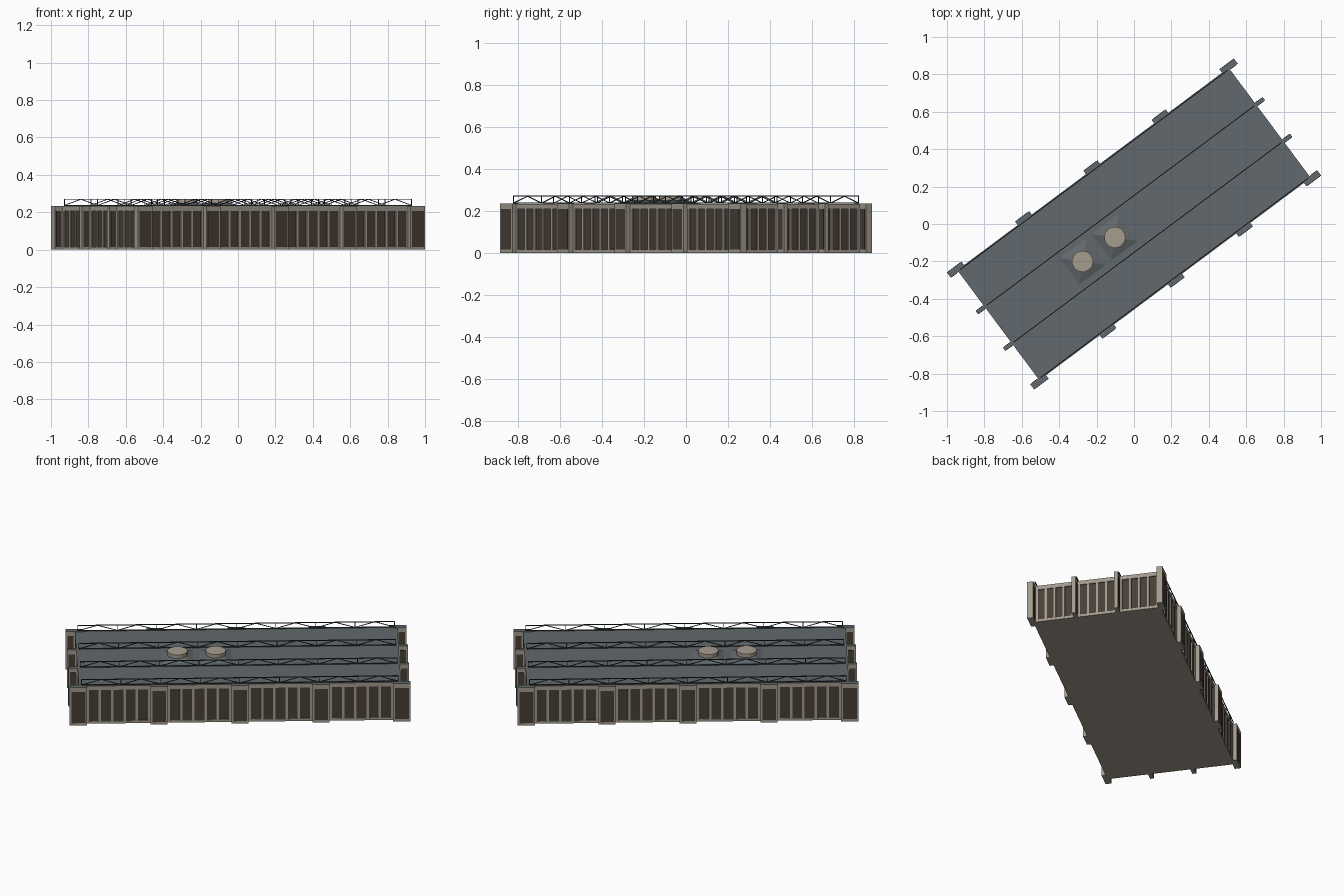
import bpy, bmesh, math
from mathutils import Matrix, Vector

cube = bpy.data.objects.get("Cube")
if cube:
    bpy.data.objects.remove(cube, do_unlink=True)

TURN = Matrix.Rotation(math.radians(36.7), 4, 'Z')   # hall stands at an angle
LENGTH, WIDTH, TOP = 0.905, 0.367, 0.235             # half length, half width, height


def material(name, rgb):
    m = bpy.data.materials.new(name)
    m.use_nodes = True
    m.diffuse_color = (*rgb, 1)
    m.node_tree.nodes["Principled BSDF"].inputs["Base Color"].default_value = (*rgb, 1)
    return m


concrete = material("warm concrete", (0.36, 0.325, 0.265))
roofing = material("slate grey roofing", (0.12, 0.138, 0.15))
glass = material("dark brown glass", (0.065, 0.048, 0.037))
steel = material("dark steel", (0.03, 0.038, 0.042))
vent_tan = material("tan vent", (0.39, 0.335, 0.27))


def box(bm, x0, x1, y0, y1, z0, z1):
    size = Matrix.Diagonal((x1 - x0, y1 - y0, z1 - z0, 1))
    mid = Matrix.Translation(((x0 + x1) / 2, (y0 + y1) / 2, (z0 + z1) / 2))
    bmesh.ops.create_cube(bm, size=1, matrix=mid @ size)


def bar(bm, a, b, t=0.0045):
    a, b = Vector(a), Vector(b)
    d = b - a
    turn = d.to_track_quat('Z', 'Y').to_matrix().to_4x4()
    bmesh.ops.create_cube(bm, size=1, matrix=Matrix.Translation((a + b) / 2) @ turn
                          @ Matrix.Diagonal((t, t, d.length, 1)))


def finish(name, bm, mats, rule=None):
    bm.normal_update()
    if rule:
        for f in bm.faces:
            f.material_index = rule(f)
    bm.transform(TURN)
    mesh = bpy.data.meshes.new(name)
    bm.to_mesh(mesh)
    bm.free()
    for m in mats:
        mesh.materials.append(m)
    obj = bpy.data.objects.new(name, mesh)
    bpy.context.collection.objects.link(obj)
    return obj


def upward(f):
    return 1 if f.normal.z > 0.9 else 0


# Glazed core
bm = bmesh.new()
box(bm, -LENGTH + 0.006, LENGTH - 0.006, -WIDTH + 0.006, WIDTH - 0.006, 0.004, 0.225)
finish("glazed_walls", bm, [glass])

# Floor slab and roof slab
bm = bmesh.new()
box(bm, -LENGTH, LENGTH, -WIDTH, WIDTH, 0, 0.015)
finish("floor_slab", bm, [concrete])
bm = bmesh.new()
box(bm, -LENGTH, LENGTH, -WIDTH, WIDTH, 0.208, TOP - 0.002)
finish("roof_slab", bm, [concrete, roofing], upward)

# Mullions: bays along the sides and the ends
SIDE_PIERS = (-0.455, 0, 0.455)
END_FINS = (-0.365, -0.122, 0.122, 0.365)


def mullions(start, end, panes):
    step = (end - start) / panes
    return [start + i * step for i in range(panes + 1)]


bm = bmesh.new()
edges = (-0.91, *SIDE_PIERS, 0.91)
for a, b in zip(edges, edges[1:]):
    for x in mullions(a + 0.055, b - 0.055, 5):
        for s in (-1, 1):
            y = s * (WIDTH - 0.004)
            box(bm, x - 0.007, x + 0.007, y - 0.004, y + 0.004, 0.01, 0.21)
for a, b in zip(END_FINS, END_FINS[1:]):
    for y in mullions(a + 0.018, b - 0.018, 4):
        for s in (-1, 1):
            x = s * (LENGTH - 0.004)
            box(bm, x - 0.004, x + 0.004, y - 0.006, y + 0.006, 0.01, 0.21)
finish("mullions", bm, [concrete])

# Side piers, corner piers and end fins, with dark panels on their broad faces
piers, panels = bmesh.new(), bmesh.new()
for s in (-1, 1):
    for x in SIDE_PIERS:
        ya, yb = sorted((s * 0.36, s * 0.39))
        box(piers, x - 0.047, x + 0.047, ya, yb, 0, TOP)
        box(panels, x - 0.038, x + 0.038, s * 0.389 - 0.002, s * 0.389 + 0.002, 0.015, 0.208)
    for e in (-1, 1):
        xa, xb = sorted((e * 0.86, e * 0.957))
        ya, yb = sorted((s * 0.355, s * 0.39))
        box(piers, xa, xb, ya, yb, 0, TOP)
        box(panels, xa + 0.009, xb - 0.009, s * 0.389 - 0.002, s * 0.389 + 0.002, 0.015, 0.208)
        xa, xb = sorted((e * 0.9, e * 0.957))
        y = s * END_FINS[-2]
        box(piers, xa, xb, y - 0.011, y + 0.011, 0, TOP)
        xa, xb = sorted((e * 0.912, e * 0.948))
        for face in (y - 0.011, y + 0.011, s * 0.355):
            box(panels, xa, xb, face - 0.001, face + 0.001, 0.015, 0.208)
finish("piers_and_fins", piers, [concrete, roofing], upward)
finish("pier_panels", panels, [glass])

# Roof trusses
LOW, HIGH, HALF, PANELS = TOP + 0.002, 0.27, 0.89, 16
for name, y in (("right_edge_truss", -0.36), ("right_inner_truss", -0.122),
                ("left_inner_truss", 0.122), ("left_edge_truss", 0.36)):
    bm = bmesh.new()
    for z in (LOW, HIGH):
        bar(bm, (-HALF, y, z), (HALF, y, z))
    step = 2 * HALF / PANELS
    for i in range(PANELS + 1):
        x = -HALF + i * step
        if i % 2 == 0:
            bar(bm, (x, y, LOW), (x, y, HIGH), 0.0035)
        if i < PANELS:
            za, zb = (LOW, HIGH) if i % 2 == 0 else (HIGH, LOW)
            bar(bm, (x, y, za), (x + step, y, zb), 0.0035)
    finish(name, bm, [steel])

# Roof vents: round drums on shallow square hoods
for name, x in (("rear_vent", -0.34), ("middle_vent", -0.125)):
    bm = bmesh.new()
    bmesh.ops.create_cone(bm, cap_ends=True, segments=16, radius1=0.057, radius2=0.057,
                          depth=0.022, matrix=Matrix.Translation((x, 0.004, 0.261)))
    finish(name + "_drum", bm, [vent_tan])
    bm = bmesh.new()
    bmesh.ops.create_cone(bm, cap_ends=True, segments=4, radius1=0.14, radius2=0.05, depth=0.024,
                          matrix=Matrix.Translation((x, 0.004, 0.241))
                          @ Matrix.Rotation(math.pi / 4, 4, 'Z'))
    finish(name + "_hood", bm, [roofing])
